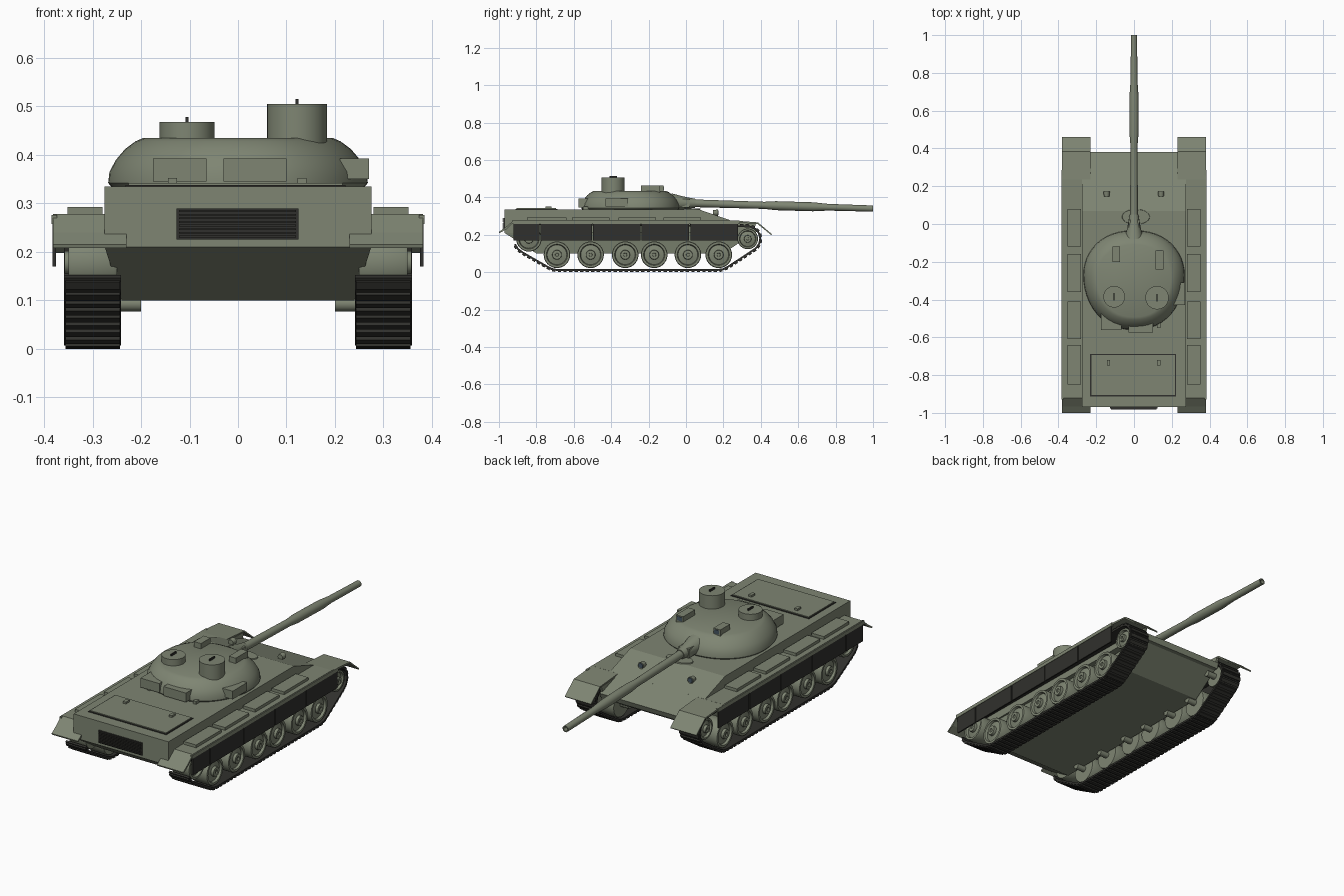
import bpy, bmesh, math
from mathutils import Vector, Matrix

if "Cube" in bpy.data.objects:
    bpy.data.objects.remove(bpy.data.objects["Cube"])


def mat(name, col):
    m = bpy.data.materials.new(name)
    m.diffuse_color = (*col, 1)
    m.use_nodes = True
    m.node_tree.nodes["Principled BSDF"].inputs["Base Color"].default_value = m.diffuse_color
    return m


OLIVE = mat("olive", (0.21, 0.235, 0.17))
DARK = mat("dark", (0.03, 0.03, 0.026))
GLASS = mat("glass", (0.06, 0.09, 0.12))


def make(name, bm, m=OLIVE, smooth=None):
    bmesh.ops.recalc_face_normals(bm, faces=bm.faces)
    me = bpy.data.meshes.new(name)
    bm.to_mesh(me)
    bm.free()
    ob = bpy.data.objects.new(name, me)
    bpy.context.collection.objects.link(ob)
    me.materials.append(m)
    if smooth:
        bpy.ops.object.select_all(action='DESELECT')
        ob.select_set(True)
        bpy.context.view_layer.objects.active = ob
        bpy.ops.object.shade_smooth_by_angle(angle=math.radians(smooth))
    return ob


def loft(name, rings, m=OLIVE, smooth=None):
    bm = bmesh.new()
    vs = [[bm.verts.new(p) for p in r] for r in rings]
    n = len(rings[0])
    for a, b in zip(vs, vs[1:]):
        for i in range(n):
            bm.faces.new((a[i], a[(i + 1) % n], b[(i + 1) % n], b[i]))
    bm.faces.new(vs[0])
    bm.faces.new(vs[-1])
    return make(name, bm, m, smooth)


def box(name, x, y, z, m=OLIVE):
    return loft(name, [[(x[0], y[0], h), (x[1], y[0], h), (x[1], y[1], h), (x[0], y[1], h)] for h in z], m)


def extrude_x(name, prof, x0, x1, m=OLIVE):
    return loft(name, [[(x, y, z) for y, z in prof] for x in (x0, x1)], m)


def lathe(name, prof, loc, axis, n=32, m=OLIVE):
    # prof: (distance along axis, radius)
    M = Matrix.Translation(loc) @ Vector(axis).to_track_quat('Z', 'Y').to_matrix().to_4x4()
    A = [2 * math.pi * i / n for i in range(n)]
    return loft(name, [[M @ Vector((r * math.cos(a), r * math.sin(a), d)) for a in A] for d, r in prof], m, 35)


# Hull: upper box with sloped glacis, tapered lower tub
extrude_x("upper_hull", [(-0.97, 0.335), (0.07, 0.335), (0.235, 0.278), (0.235, 0.21), (-0.97, 0.21)], -0.275, 0.275)
extrude_x("nose", [(0.2, 0.29), (0.38, 0.228), (0.37, 0.2), (0.2, 0.2)], -0.235, 0.235)
loft("lower_hull", [[(-0.24, -0.8, 0.1), (0.24, -0.8, 0.1), (0.24, 0.2, 0.1), (-0.24, 0.2, 0.1)],
                    [(-0.275, -0.97, 0.21), (0.275, -0.97, 0.21), (0.235, 0.377, 0.22), (-0.235, 0.377, 0.22)]])

# Rear grille with slats
box("grille_panel", (-0.127, 0.125), (-0.976, -0.968), (0.225, 0.29), DARK)
for i in range(8):
    z = 0.23 + i * 0.0075
    box("grille_slat", (-0.122, 0.12), (-0.982, -0.974), (z, z + 0.0035), DARK)

# Engine deck, hinges, driver hatch, headlights
box("engine_deck_seam", (-0.232, 0.222), (-0.912, -0.688), (0.33, 0.338), DARK)
box("engine_deck", (-0.226, 0.216), (-0.906, -0.694), (0.33, 0.342))
for x in (-0.135, 0.132):
    box("deck_latch", (x - 0.009, x + 0.009), (-0.75, -0.72), (0.338, 0.352))
hatch = lathe("driver_hatch", [(0, 0.074), (0.006, 0.072)], (0, 0, 0), (0, 0, 1))
hatch.location, hatch.scale = (0.01, 0.038, 0.334), (1, 0.55, 1)
for x in (-0.145, 0.143):
    lathe("headlight", [(0, 0.014), (0.026, 0.017)], (x, 0.145, 0.318), (0, 1, 0), 20)
    lathe("headlight_lens", [(0, 0.014), (0.003, 0.012)], (x, 0.17, 0.318), (0, 1, 0), 20, GLASS)

# Track path: convex loop around wheels and end wheels
WHEELS = [-0.69, -0.51, -0.325, -0.17, 0.01, 0.175]
ENDS = [(-0.84, 0.178, 0.068), (0.33, 0.178, 0.055)]
pts = []
for cy, cz, r in [(y, 0.093, 0.081) for y in WHEELS] + [(y, z, r + 0.012) for y, z, r in ENDS]:
    pts += [(cy + r * math.cos(k * math.pi / 24), cz + r * math.sin(k * math.pi / 24)) for k in range(48)]
pts.sort()


def half_hull(ps):
    out = []
    for p in ps:
        while len(out) > 1 and ((out[-1][0] - out[-2][0]) * (p[1] - out[-2][1])
                                - (out[-1][1] - out[-2][1]) * (p[0] - out[-2][0])) <= 0:
            out.pop()
        out.append(p)
    return out[:-1]


loop = [Vector(p) for p in half_hull(pts) + half_hull(pts[::-1])]
loop.append(loop[0])
total = sum((b - a).length for a, b in zip(loop, loop[1:]))


def at(s):
    s %= total
    for a, b in zip(loop, loop[1:]):
        d = (b - a).length
        if s <= d:
            return a.lerp(b, s / d)
        s -= d
    return loop[0]


N = 96
for s in (-1, 1):
    def X(a, b):
        return tuple(sorted((s * a, s * b)))

    # Track links with raised pads; the rear sprocket stays exposed
    bm = bmesh.new()
    for i in range(N):
        a, b = at(i * total / N), at((i + 1) * total / N)
        c, d = (a + b) / 2, b - a
        if c.x < -0.87 and 0.14 < c.y < 0.23:
            continue
        M = Matrix.Translation((s * 0.3, c.x, c.y)) @ Matrix.Rotation(math.atan2(d.y, d.x), 4, 'X')
        for w, l, t, o in ((0.118, 1.02, 0.01, 0), (0.112, 0.6, 0.008, -0.008)):
            bmesh.ops.create_cube(bm, size=1, matrix=M @ Matrix.Translation((0, 0, o))
                                  @ Matrix.Diagonal((w, d.length * l, t, 1)))
    make("track", bm, DARK)

    # Road wheels and end wheels
    for y, z, r in [(y, 0.093, 0.071) for y in WHEELS] + ENDS:
        lathe("road_wheel" if z < 0.1 else "end_wheel",
              [(0, r * 0.5), (0, r * 0.96), (0.006, r), (0.094, r), (0.1, r * 0.96), (0.1, r * 0.8),
               (0.088, r * 0.74), (0.094, r * 0.36), (0.108, r * 0.34), (0.108, r * 0.14), (0.102, r * 0.12)],
              (s * 0.25, y, z), (s, 0, 0))
        lathe("wheel_axle", [(0, 0.016), (0.06, 0.016)], (s * 0.2, y, z), (s, 0, 0), 12)

    # Fender plate with sloped ends
    extrude_x("fender", [(-0.92, 0.278), (0.235, 0.278), (0.235, 0.268), (-0.92, 0.268)], s * 0.27, s * 0.38)
    extrude_x("rear_flap", [(-0.92, 0.278), (-0.965, 0.24), (-1.0, 0.215), (-0.998, 0.208), (-0.96, 0.23),
                            (-0.92, 0.268)], s * 0.23, s * 0.382)
    extrude_x("front_flap", [(0.23, 0.278), (0.385, 0.266), (0.46, 0.203), (0.456, 0.198), (0.382, 0.258),
                             (0.23, 0.268)], s * 0.23, s * 0.382)
    extrude_x("fender_bracket", [(0.2, 0.27), (0.375, 0.262), (0.36, 0.215), (0.2, 0.2)], s * 0.228, s * 0.24)

    # Stowage boxes and side skirts
    for y0, y1 in ((-0.85, -0.64), (-0.61, -0.41), (-0.36, -0.16), (-0.12, 0.08)):
        box("stowage_box", X(0.28, 0.352), (y0, y1), (0.276, 0.293))
    cuts = [-0.925, -0.78, -0.5, -0.24, 0.02, 0.28]
    for y0, y1 in zip(cuts, cuts[1:]):
        box("side_skirt", X(0.376, 0.383), (y0 + 0.003, y1 - 0.003), (0.17, 0.262), DARK)
    box("skirt_rail", X(0.374, 0.385), (-0.93, 0.285), (0.258, 0.276))


# Cast turret lofted from an egg-shaped outline
def turret_ring(z, k, n=48):
    out = []
    for i in range(n):
        a = 2 * math.pi * i / n
        c, q = math.cos(a), math.sin(a)
        x = 0.268 * math.copysign(abs(c) ** 0.88, c)
        y = -0.27 + q * (0.235 if q > 0 else 0.29)
        out.append((x * k, -0.31 + (y + 0.31) * k, z))
    return out


loft("turret", [turret_ring(z, k) for z, k in ((0.33, 0.96), (0.342, 1.0), (0.365, 0.99), (0.39, 0.94),
                                               (0.412, 0.87), (0.428, 0.79), (0.435, 0.73))], OLIVE, 40)
box("right_turret_box", (0.21, 0.27), (-0.43, -0.31), (0.35, 0.393))
box("rear_box_left", (-0.175, -0.065), (-0.56, -0.47), (0.345, 0.393))
box("rear_box_right", (-0.03, 0.1), (-0.575, -0.47), (0.345, 0.393))
for x in (-0.135, 0.132):
    box("rear_bracket", (x - 0.009, x + 0.009), (-0.55, -0.5), (0.335, 0.35))

# Cupolas with hatch handles, and sights
for x, y, r, z in ((-0.105, -0.385, 0.057, 0.468), (0.122, -0.39, 0.062, 0.505)):
    lathe("cupola", [(0, r), (z - 0.42, r)], (x, y, 0.42), (0, 0, 1), 40)
    box("hatch_handle", (x - 0.003, x + 0.003), (y - 0.02, y + 0.02), (z - 0.004, z + 0.01), DARK)
for x, y0, y1 in ((-0.095, -0.2, -0.12), (0.135, -0.24, -0.14)):
    box("sight_box", (x - 0.02, x + 0.02), (y0, y1), (0.41, 0.463))
    box("sight_glass", (x - 0.014, x + 0.014), (y1 - 0.002, y1 + 0.002), (0.437, 0.458), GLASS)

# Mantlet and gun barrel, drooping slightly, with hollow muzzle
tip, root = Vector((0, 1.0, 0.34)), Vector((0, -0.08, 0.372))
axis = tip - root
lathe("mantlet", [(0, 0.05), (0.05, 0.038), (0.09, 0.03), (0.13, 0.024)], root, axis, 24)
box("mantlet_block", (-0.03, 0.03), (-0.08, 0.02), (0.345, 0.392))
L = axis.length
lathe("gun_barrel", [(0, 0.021), (0.5, 0.019), (0.56, 0.024), (0.76, 0.024), (0.84, 0.018), (L, 0.0165),
                     (L, 0.011), (L - 0.08, 0.011)], root, axis, 24)
